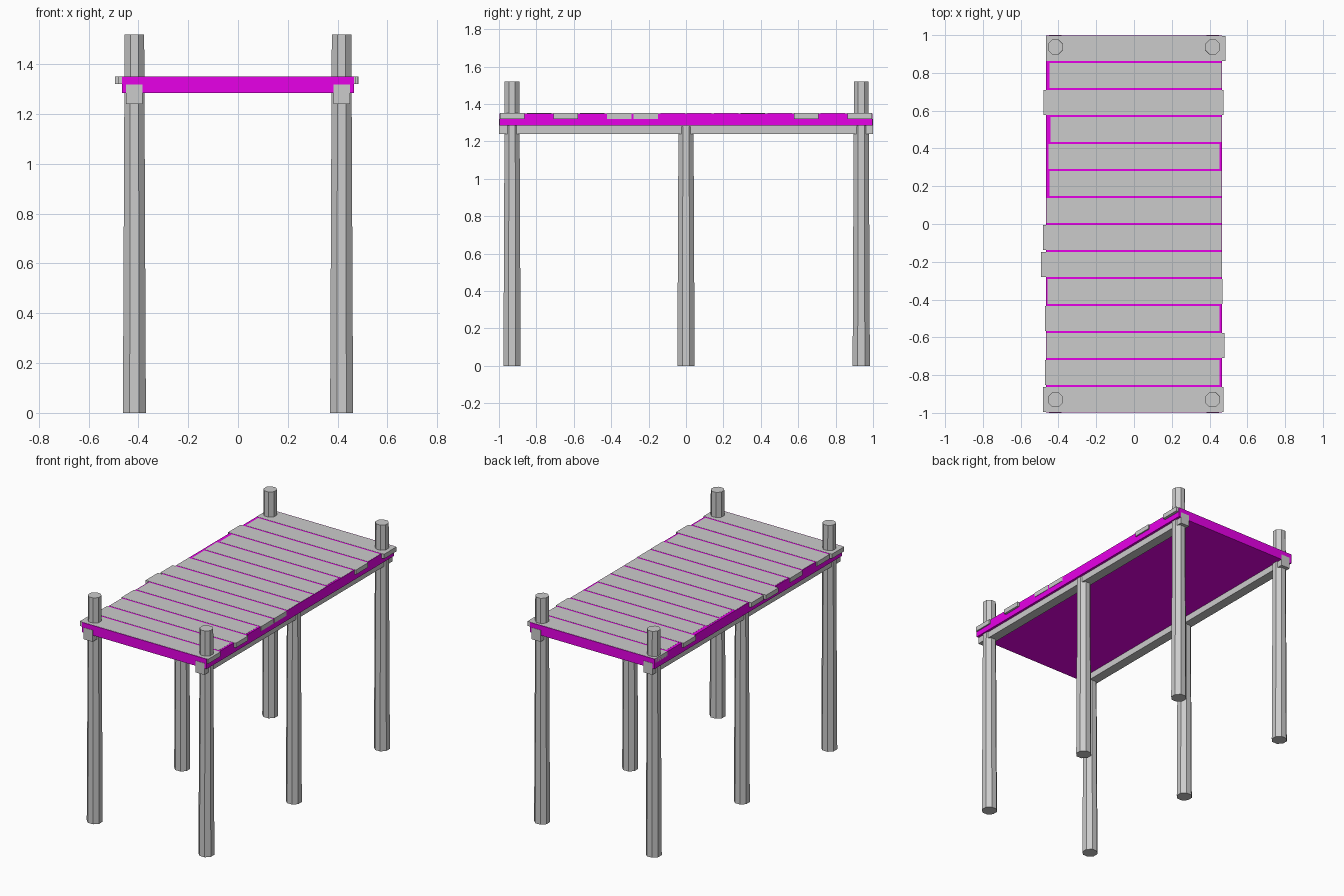
import bpy, math

if "Cube" in bpy.data.objects:
    bpy.data.objects.remove(bpy.data.objects["Cube"])

magenta = bpy.data.materials.new("magenta")
magenta.diffuse_color = (0.8, 0.0, 0.8, 1)
magenta.use_nodes = True
magenta.node_tree.nodes["Principled BSDF"].inputs["Base Color"].default_value = magenta.diffuse_color


def box(name, x0, x1, y0, y1, z0, z1):
    bpy.ops.mesh.primitive_cube_add(size=1, location=((x0 + x1) / 2, (y0 + y1) / 2, (z0 + z1) / 2))
    ob = bpy.context.object
    ob.name = name
    ob.scale = (x1 - x0, y1 - y0, z1 - z0)
    bpy.ops.object.transform_apply(location=False, rotation=False, scale=True)
    return ob


def post(name, x, y, height, r_top):
    # tapered eight-sided post with flats facing the axes
    bpy.ops.mesh.primitive_cone_add(vertices=8, radius1=0.05, radius2=r_top, depth=height,
                                    location=(x, y, height / 2),
                                    rotation=(0, 0, math.radians(22.5)))
    bpy.context.object.name = name


# posts and long side beams
for side, s in (("left", -1), ("right", 1)):
    x = s * 0.416
    post(f"front_post_{side}", x, -0.93, 1.52, 0.0425)
    post(f"middle_post_{side}", x, 0.0, 1.28, 0.0435)
    post(f"back_post_{side}", x, 0.937, 1.52, 0.0425)
    box(f"side_beam_{side}", x - 0.033, x + 0.033, -1, 1, 1.241, 1.319)

# deck slab
slab = box("deck_slab", -0.465, 0.465, -0.998, 0.998, 1.284, 1.35)
slab.data.materials.append(magenta)

# uneven planks, listed back to front as (left end, right end)
ends = [(-.465, .484), (-.447, .463), (-.478, .474), (-.442, .463), (-.452, .453),
        (-.447, .463), (-.463, .463), (-.483, .463), (-.493, .467), (-.458, .468),
        (-.472, .453), (-.463, .480), (-.472, .453), (-.482, .474)]
pitch = 2 / len(ends)
for i, (x0, x1) in enumerate(ends):
    y = 1 - pitch * (i + 0.5)
    box(f"plank_{i + 1}", x0, x1, y - 0.0655, y + 0.0655, 1.32, 1.351)
